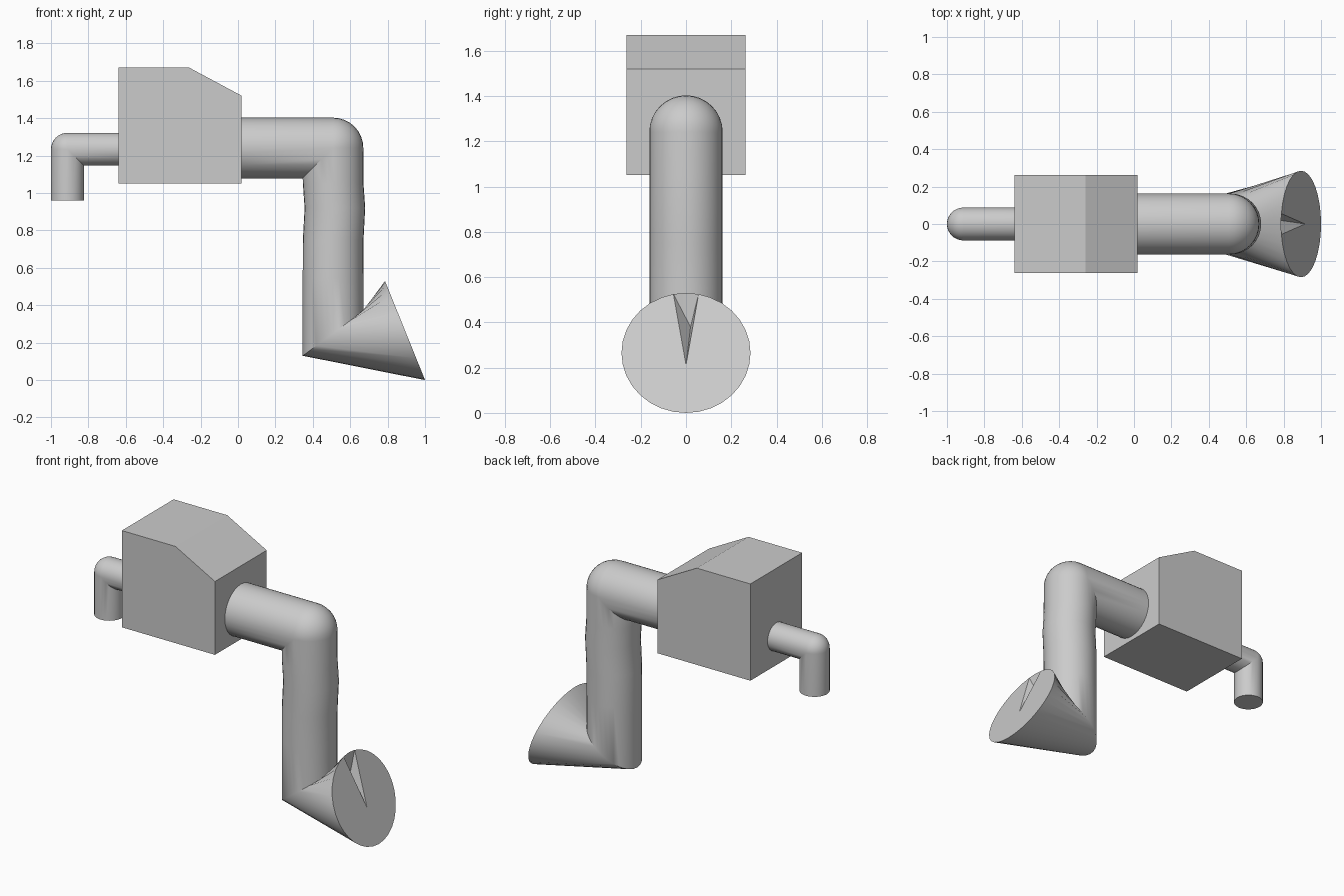
import bpy, bmesh
from math import cos, sin, pi, radians
from mathutils import Vector

if "Cube" in bpy.data.objects:
    bpy.data.objects.remove(bpy.data.objects["Cube"], do_unlink=True)

SEG = 32
ANGLES = [2 * pi * i / SEG for i in range(SEG)]

grey = bpy.data.materials.new("plain grey")
grey.use_nodes = True
grey.diffuse_color = (0.6, 0.6, 0.6, 1)
grey.node_tree.nodes["Principled BSDF"].inputs["Base Color"].default_value = (0.6, 0.6, 0.6, 1)


def finish(bm, name, smooth=True):
    bmesh.ops.remove_doubles(bm, verts=bm.verts, dist=0.0005)
    bmesh.ops.recalc_face_normals(bm, faces=bm.faces)
    mesh = bpy.data.meshes.new(name)
    bm.to_mesh(mesh)
    bm.free()
    mesh.materials.append(grey)
    obj = bpy.data.objects.new(name, mesh)
    bpy.context.collection.objects.link(obj)
    if smooth:
        bpy.ops.object.select_all(action='DESELECT')
        obj.select_set(True)
        bpy.context.view_layer.objects.active = obj
        bpy.ops.object.shade_smooth_by_angle(angle=radians(35))
    return obj


def loft(bm, rings):
    """Bridge successive rings of points and return the vertex rings."""
    rows = [[bm.verts.new(p) for p in ring] for ring in rings]
    for a, b in zip(rows, rows[1:]):
        for i in range(SEG):
            j = (i + 1) % SEG
            bm.faces.new((a[i], a[j], b[j], b[i]))
    return rows


def elbow(x0, cx, cz, r, side, steps=8):
    """Rings for a level pipe turning down: round outside, sharp inside."""
    rings = [[(x0, r * sin(t), cz + r * cos(t)) for t in ANGLES]]
    for k in range(steps + 1):
        a = pi / 2 * k / steps
        ring = []
        for t in ANGLES:
            u = r * cos(t)
            dx, dz = (u * sin(a), u * cos(a)) if u > 0 else (u, u)
            ring.append((cx + side * dx, r * sin(t), cz + dz))
        rings.append(ring)
    return rings


def level_ring(cx, z, r, side):
    return [(cx + side * r * cos(t), r * sin(t), z) for t in ANGLES]


# Box body with a sloped top edge
bm = bmesh.new()
profile = [(-0.64, 1.05), (0.02, 1.05), (0.02, 1.52), (-0.26, 1.67), (-0.64, 1.67)]
face = bm.faces.new([bm.verts.new((x, -0.262, z)) for x, z in profile])
new = bmesh.ops.extrude_face_region(bm, geom=[face])["geom"]
bmesh.ops.translate(bm, verts=[v for v in new if isinstance(v, bmesh.types.BMVert)],
                    vec=(0, 0.524, 0))
finish(bm, "box_body", smooth=False)

# Small inlet pipe
bm = bmesh.new()
rows = loft(bm, elbow(-0.64, -0.912, 1.234, 0.088, -1)
            + [level_ring(-0.912, 0.96, 0.088, -1)])
bm.faces.new(rows[0])
bm.faces.new(rows[-1])
finish(bm, "inlet_pipe")

# Large outlet pipe, slightly wavy, cut at a slant and flared into a horn
bm = bmesh.new()
R, CX = 0.162, 0.508
rings = elbow(0.02, CX, 1.241, R, 1)
for z, shift in ((1.05, 0.001), (0.92, 0.01), (0.75, 0.001), (0.55, 0)):
    rings.append(level_ring(CX + shift, z, R, 1))
rings.append([(x, y, 0.13 + 0.74 * (x - CX + R)) for x, y, z in level_ring(CX, 0, R, 1)])
mid, up = Vector((0.893, 0, 0.265)), Vector((-0.107, 0, 0.265))
rings.append([mid + up * cos(t) + Vector((0, 0.285 * sin(t), 0)) for t in ANGLES])
rows = loft(bm, rings)
bm.faces.new(rows[0])

# Horn face with a narrow dent below the rim
rim = rows[-1]
top, a, b = rim[0], rim[1], rim[-1]
low = bm.verts.new(mid - up * 0.2)
deep = bm.verts.new((0.78, 0.02, 0.38))
bm.faces.new(rim[1:] + [low])
for tri in ((a, low, deep), (low, b, deep), (top, a, deep), (b, top, deep)):
    bm.faces.new(tri)
finish(bm, "outlet_pipe_and_horn")
